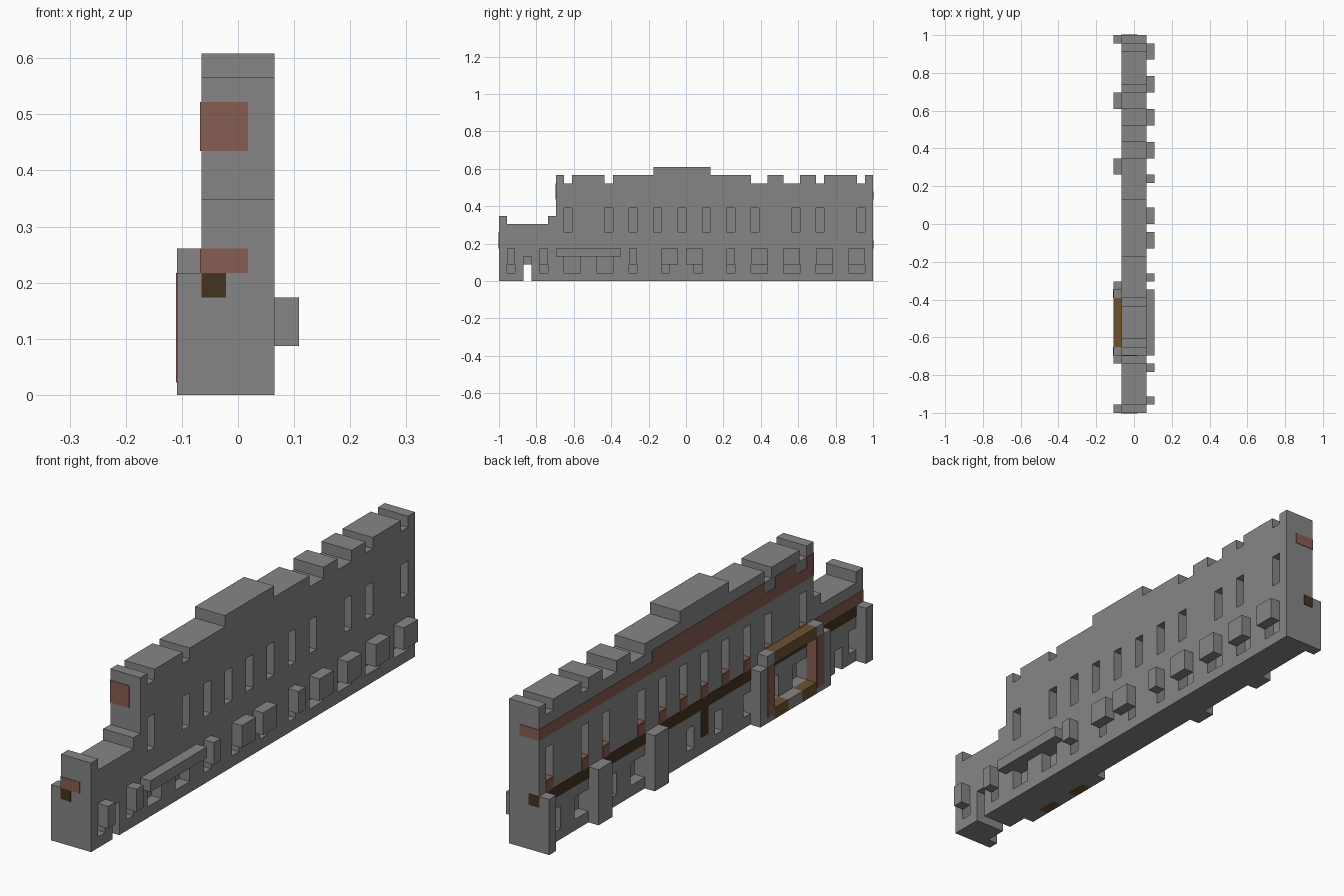
import bpy, bmesh
from mathutils import Matrix, Vector

if "Cube" in bpy.data.objects:
    bpy.data.objects.remove(bpy.data.objects["Cube"])

U = 2 / 46      # one stone block
T = 0.05        # paint thickness, in blocks


def material(name, rgb):
    m = bpy.data.materials.new(name)
    m.use_nodes = True
    m.diffuse_color = (*rgb, 1)
    m.node_tree.nodes["Principled BSDF"].inputs["Base Color"].default_value = (*rgb, 1)
    return m


STONE = material("grey stone", (0.24, 0.24, 0.24))
RED = material("faded red paint", (0.246, 0.109, 0.084))
DARK = material("dark brown paint", (0.06, 0.033, 0.014))
WOOD = material("ochre wood", (0.15, 0.085, 0.03))


def finish(name, bm, mat):
    bmesh.ops.recalc_face_normals(bm, faces=bm.faces)
    mesh = bpy.data.meshes.new(name)
    bm.to_mesh(mesh)
    bm.free()
    mesh.materials.append(mat)
    ob = bpy.data.objects.new(name, mesh)
    bpy.context.collection.objects.link(ob)
    return ob


def boxes(name, mat, spans):
    """Boxes given in blocks: x0, x1, y0, y1, z0, z1, y counted from the front."""
    bm = bmesh.new()
    for x0, x1, y0, y1, z0, z1 in spans:
        centre = Vector((x0 + x1, y0 + y1 - 46, z0 + z1)) * U / 2
        size = Vector((x1 - x0, y1 - y0, z1 - z0)) * U
        bmesh.ops.create_cube(bm, size=1, matrix=Matrix.Translation(centre) @ Matrix.Diagonal((*size, 1)))
    return finish(name, bm, mat)


# Wall: battlement skyline as (start, height) steps
skyline = [(0, 8), (1, 7), (6, 8), (7, 13), (8, 12), (9, 13), (13, 12), (14, 13),
           (19, 14), (26, 13), (31, 12), (33, 13), (35, 12), (37, 13), (39, 12),
           (40, 13), (44, 12), (45, 13)]
outline = [(0, 0)]
for i, (start, height) in enumerate(skyline):
    end = skyline[i + 1][0] if i + 1 < len(skyline) else 46
    outline += [(start, height), (end, height)]
outline.append((46, 0))
bm = bmesh.new()
face = bm.faces.new([bm.verts.new((-1.5 * U, (y - 23) * U, z * U)) for y, z in outline])
side = bmesh.ops.extrude_face_region(bm, geom=[face])
bmesh.ops.translate(bm, vec=(3 * U, 0, 0),
                    verts=[v for v in side["geom"] if isinstance(v, bmesh.types.BMVert)])
wall = finish("wall", bm, STONE)

# Recessed windows and low slots on both sides, and a gate right through
windows = [8, 13, 16, 19, 22, 25, 28, 31, 36, 39, 44]
slots = [(1, 1), (5, 1), (8, 2), (12, 2), (16, 1), (20, 1), (24, 1), (28, 1),
         (31, 2), (35, 2), (39, 2), (43, 2)]
cuts = []
for x0, x1 in ((0.5, 2), (-2, -0.5)):
    cuts += [(x0, x1, k, k + 1, 6, 9) for k in windows]
    cuts += [(x0, x1, k, k + w, 1, 3) for k, w in slots]
gate_cut = [(-2, 2, 3, 4, -1, 2)]
arch_cut = [(0.5, 2, 3, 4, -1, 3)]
for spans in (cuts, gate_cut, arch_cut):
    cutter = boxes("cutter", STONE, spans)
    cutter.hide_render = True
    mod = wall.modifiers.new("cut", "BOOLEAN")
    mod.operation, mod.solver, mod.object = "DIFFERENCE", "EXACT", cutter
    bpy.context.view_layer.objects.active = wall
    bpy.ops.object.modifier_apply(modifier=mod.name)
    bpy.data.objects.remove(cutter)

# Stone hoods over the slots on the left side
hoods = [(1, 1), (5, 1), (16, 1), (20, 2), (23, 2), (28, 1), (31, 2), (35, 2), (39, 2), (43, 2)]
boxes("hoods", STONE, [(1.5, 2.5, k, k + w, 2, 4) for k, w in hoods])
boxes("long_ledge", STONE, [(1.5, 2.5, 7, 15, 3, 4)])

# Buttresses on the right side
for k, w in ((0, 1), (29, 2), (37, 2), (45, 1)):
    boxes("buttress", STONE, [(-2.5, -1.5, k, k + w, 0, 5)])

# Timber framed alcove between two stepped posts
boxes("alcove_outer_posts", STONE, [(-2.5, -1.5, k, k + 1, 0, 5) for k in (6, 15)])
boxes("alcove_inner_posts", STONE, [(-2.5, -1.5, k, k + 1, 0, 6) for k in (7, 14)])
boxes("alcove_lintel", WOOD, [(-2.5, -1.5, 8, 14, 5, 6)])
boxes("alcove_sill_ends", WOOD, [(-2.5, -1.5, k, k + 2, 0, 1) for k in (8, 12)])
boxes("alcove_sill_middle", STONE, [(-2.5, -1.5, 10, 12, 0, 1)])
boxes("alcove_post_paint", RED,
      [(-2.5 - T, -2.5, k, k + 1, 0.5, 5) for k in (7, 14)]
      + [(-2.5, -1.5, 8, 8 + T, 1, 5), (-2.5, -1.5, 14 - T, 14, 1, 5)])

# Red bands on the right side, wrapped round the ends
face_x = (-1.5 - T, -1.5)
boxes("red_band", RED, [
    (*face_x, 7, 46, 10, 11),
    (*face_x, 14, 30, 11, 12), (*face_x, 9.5, 12.5, 11, 12), (*face_x, 7, 8, 11, 12),
    (*face_x, 0, 7, 5, 6),
    (-1.5, 0.4, 7 - T, 7, 10, 12), (-1.5, 0.4, 46, 46 + T, 10, 11),
    (-1.5, 0.4, -T, 0, 5, 6)])
boxes("window_sill_paint", RED,
      [(*face_x, k, k + 1, 5, 6) for k in windows]
      + [(-1.5, -0.5, k, k + 1, 6, 6 + T) for k in windows])

# Dark band below the windows with one drip
boxes("dark_band", DARK, [
    (*face_x, 0, 46, 4, 5), (*face_x, 22, 23, 1.5, 4),
    (-1.5, -0.5, -T, 0, 4, 5), (-1.5, -0.5, 46, 46 + T, 4, 5)])
